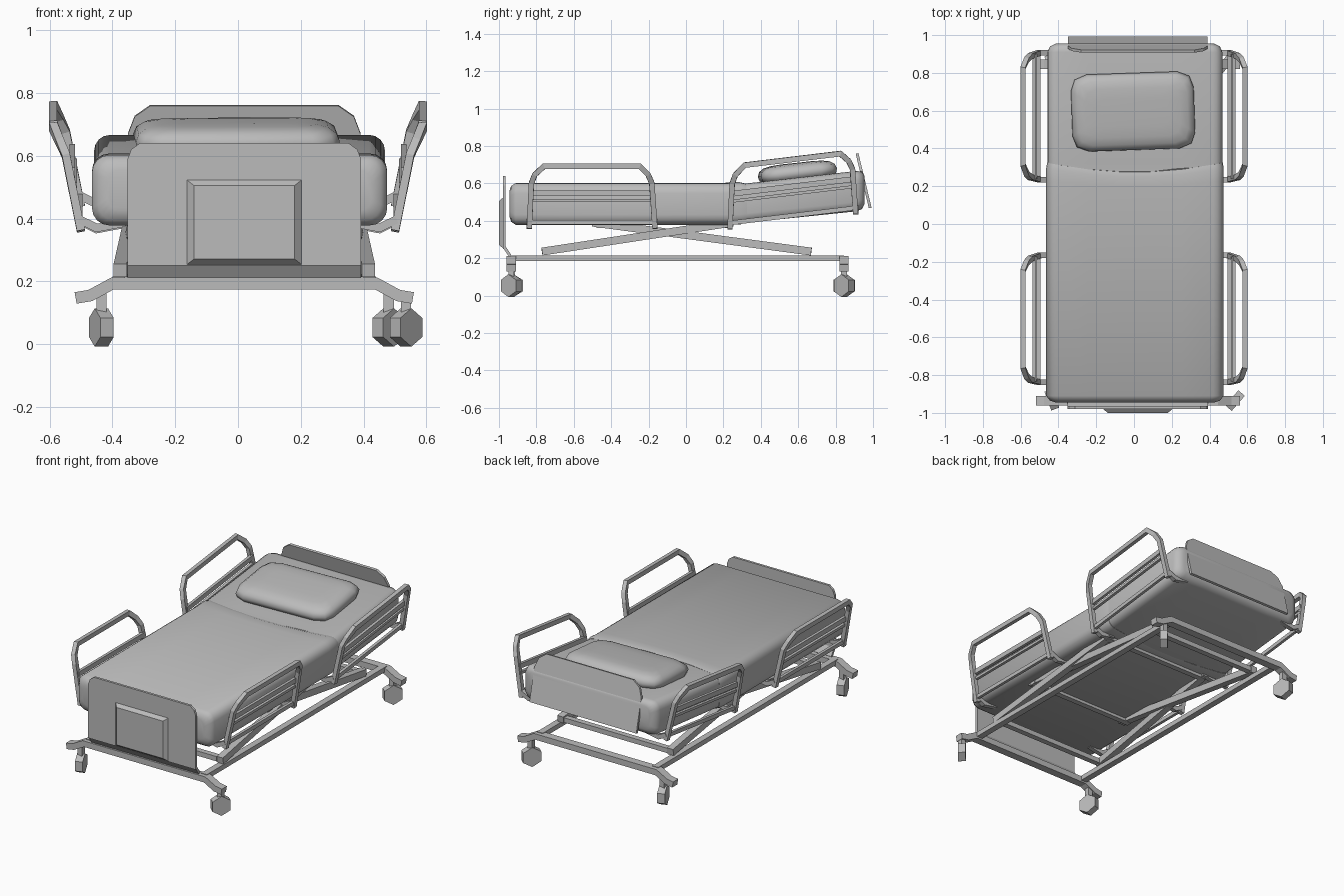
import bpy, bmesh, math
from mathutils import Vector, Matrix

cube = bpy.data.objects.get("Cube")
if cube:
    bpy.data.objects.remove(cube)

GREY = (0.5, 0.5, 0.5, 1)
grey = bpy.data.materials.new("light grey")
grey.use_nodes = True
grey.diffuse_color = GREY
grey.node_tree.nodes["Principled BSDF"].inputs["Base Color"].default_value = GREY
CX = 0.02  # frame centre line


def finish(name, bm, smooth=None, matrix=None):
    if matrix:
        bm.transform(matrix)
    bmesh.ops.recalc_face_normals(bm, faces=bm.faces)
    mesh = bpy.data.meshes.new(name)
    bm.to_mesh(mesh)
    bm.free()
    mesh.materials.append(grey)
    obj = bpy.data.objects.new(name, mesh)
    bpy.context.collection.objects.link(obj)
    if smooth:
        bpy.ops.object.select_all(action="DESELECT")
        obj.select_set(True)
        bpy.context.view_layer.objects.active = obj
        bpy.ops.object.shade_smooth_by_angle(angle=math.radians(smooth))
    return obj


def loft(name, rings, smooth=None, matrix=None):
    """Skin a list of equal rings and cap both ends."""
    bm = bmesh.new()
    loops = [[bm.verts.new(p) for p in ring] for ring in rings]
    n = len(loops[0])
    for a, b in zip(loops, loops[1:]):
        for i in range(n):
            j = (i + 1) % n
            bm.faces.new((a[i], a[j], b[j], b[i]))
    bm.faces.new(loops[0])
    bm.faces.new(loops[-1])
    return finish(name, bm, smooth, matrix)


def bar(name, points, width, height, ref):
    """Mitred rectangular bar; width lies along ref, height across it."""
    pts = [Vector(p) for p in points]
    dirs = [(b - a).normalized() for a, b in zip(pts, pts[1:])]
    rings = []
    for i, p in enumerate(pts):
        d0, d1 = dirs[max(i - 1, 0)], dirs[min(i, len(dirs) - 1)]
        t = (d0 + d1).normalized()
        side = t.cross(Vector(ref)).normalized()
        wide = side.cross(t).normalized() * width / 2
        side *= height / 2 / max(t.dot(d1), 0.5)
        rings.append([p + wide + side, p + wide - side, p - wide - side, p - wide + side])
    return loft(name, rings)


def plate(name, half, low, high, cut, thick, matrix):
    """Upright board with cut top corners."""
    outline = [(-half, low), (half, low), (half, high - cut * 1.3), (half - cut * 0.3, high - cut * 0.5),
               (half - cut, high), (cut - half, high), (cut * 0.3 - half, high - cut * 0.5), (-half, high - cut * 1.3)]
    return loft(name, [[(x, y, z) for x, z in outline] for y in (-thick / 2, thick / 2)], matrix=matrix)


def rounded_ring(y, z, w, h, r, bow=0.0):
    """Rounded rectangle across the bed; bow pushes the edges towards the head."""
    ring = []
    for k, (sx, sz) in enumerate([(1, 1), (-1, 1), (-1, -1), (1, -1)]):
        for s in range(5):
            a = math.radians(90 * k + s * 22.5)
            ring.append((sx * (w - r) + r * math.cos(a), sz * (h - r) + r * math.sin(a)))
        if k % 2 == 0:  # extra points along the flat top and bottom
            ring += [(sx * (w - r) * f, sz * h) for f in (0.6, 0.2, -0.2, -0.6)]
    return [(x + 0.005, y + bow * (x / w) ** 2, z + zz) for x, zz in ring]


# Mattress, raised at the head end
loft("mattress", [
    rounded_ring(-0.93, 0.49, 0.43, 0.07, 0.04),
    rounded_ring(-0.91, 0.49, 0.46, 0.105, 0.05),
    rounded_ring(0.24, 0.49, 0.463, 0.105, 0.05),
    rounded_ring(0.32, 0.494, 0.463, 0.105, 0.05),
    rounded_ring(0.91, 0.558, 0.463, 0.108, 0.05),
    rounded_ring(0.94, 0.562, 0.45, 0.100, 0.05),
    rounded_ring(0.955, 0.564, 0.42, 0.075, 0.04)], smooth=50)

# Blanket over the flat part, with a bowed edge
loft("blanket", [
    rounded_ring(-0.945, 0.49, 0.42, 0.065, 0.04),
    rounded_ring(-0.935, 0.49, 0.45, 0.095, 0.05),
    rounded_ring(-0.91, 0.49, 0.47, 0.112, 0.055),
    rounded_ring(0.20, 0.49, 0.47, 0.112, 0.055, 0.03),
    rounded_ring(0.25, 0.493, 0.47, 0.114, 0.055, 0.045),
    rounded_ring(0.275, 0.493, 0.465, 0.106, 0.05, 0.05)], smooth=50)


# Pillow
def pillow_ring(z, inset):
    a, b, c = 0.325 - inset, 0.205 - inset, 0.085 - inset * 0.3
    ring = []
    for k, (sx, sy) in enumerate([(1, 1), (-1, 1), (-1, -1), (1, -1)]):
        arc = [(a, b - c), (a - c * 0.25, b - c * 0.3), (a - c, b)]
        ring += [(sx * x, sy * y, z) for x, y in (arc if k % 2 == 0 else arc[::-1])]
    return ring


loft("pillow", [pillow_ring(z, i) for z, i in
                [(-0.05, 0.04), (-0.03, 0.008), (-0.005, 0), (0.02, 0.01), (0.037, 0.035), (0.045, 0.075), (0.048, 0.13)]],
     smooth=50, matrix=Matrix.Translation((-0.005, 0.595, 0.662)) @ Matrix.Rotation(0.11, 4, "X")
     @ Matrix.Rotation(0.035, 4, "Z"))

# Footboard with a raised panel and a lower lip
plate("footboard", 0.372, 0.25, 0.64, 0.04, 0.015, Matrix.Translation((CX, -0.972, 0)))
loft("footboard_panel", [[(CX + sx * w, y, 0.388 + sz * h) for sx, sz in [(-1, -1), (1, -1), (1, 1), (-1, 1)]]
                         for y, w, h in [(-0.975, 0.187, 0.138), (-1.0, 0.16, 0.117)]])
bar("footboard_lip", [(CX, -0.972, 0.26), (CX, -0.94, 0.212)], 0.744, 0.015, (1, 0, 0))

# Headboard, leaning with the raised section
plate("headboard", 0.37, 0, 0.30, 0.07, 0.015,
      Matrix.Translation((CX, 0.985, 0.468)) @ Matrix.Rotation(math.radians(13.6), 4, "X"))

# Base frame: cranked end bars and long rails
for end, y in (("foot", -0.935), ("head", 0.845)):
    bar(end + "_base_bar", [(CX + x, y, z) for x, z in
                            [(-0.537, 0.147), (-0.49, 0.155), (-0.42, 0.193),
                             (0.42, 0.193), (0.49, 0.155), (0.537, 0.147)]], 0.05, 0.037, (0, 1, 0))
for side, s in (("left", 1), ("right", -1)):
    x = CX + s * 0.4
    bar(side + "_base_rail", [(x, -0.935, 0.2), (x, 0.845, 0.2)], 0.04, 0.03, (1, 0, 0))
    # Crossed lifting legs
    for leg, y0, y1, inset in (("foot", -0.77, 0.25, 0), ("head", 0.67, -0.5, 0.015)):
        bar(f"{side}_{leg}_lift_leg", [(CX + s * (0.395 - inset), y0, 0.235), (CX + s * (0.36 - inset), y1, 0.39)],
            0.042, 0.042, (1, 0, 0))
for name, y, z in (("foot_lower", -0.75, 0.235), ("head_lower", 0.65, 0.235),
                   ("foot_upper", -0.46, 0.375), ("head_upper", 0.22, 0.375)):
    bar(name + "_cross_bar", [(CX - 0.37, y, z), (CX + 0.37, y, z)], 0.035, 0.03, (0, 1, 0))


# Six-sided casters, each swivelled a little
def caster(name, x, y, turn):
    bar(name + "_stem", [(x, y, 0.06), (x, y, 0.165)], 0.032, 0.03, (1, 0, 0))
    bm = bmesh.new()
    bmesh.ops.create_cone(bm, cap_ends=True, segments=6, radius1=0.061, radius2=0.061, depth=0.045)
    bm.transform(Matrix.Rotation(math.pi / 2, 4, "Y") @ Matrix.Rotation(math.pi / 2, 4, "Z"))
    finish(name + "_wheel", bm, matrix=Matrix.Translation((x, y, 0.053)) @ Matrix.Rotation(math.radians(turn), 4, "Z"))


caster("foot_left_caster", 0.535, -0.935, -41)
caster("head_left_caster", 0.48, 0.845, -41)
caster("foot_right_caster", -0.435, -0.93, 20)
caster("head_right_caster", -0.435, 0.845, 20)


# Side rails: splayed hoop, cross rails and brackets
def splay(h):
    return 0.5 + 0.15 * h if h < 0.2 else 0.53 + 0.45 * (h - 0.2)


def side_rail(name, s, y0, z0, slope):
    def at(y, h):
        return (s * splay(h), y0 + y, z0 + h + slope * y)
    hoop = [(0, 0), (0.012, 0.24), (0.03, 0.285), (0.08, 0.33), (0.59, 0.33), (0.635, 0.285), (0.655, 0.24), (0.672, 0)]
    bar(name + "_hoop", [at(y, h) for y, h in hoop], 0.026, 0.028, (1, 0, 0))
    for part, h, tall in (("top", 0.185, 0.03), ("middle", 0.145, 0.016), ("bottom", 0.03, 0.024)):
        bar(f"{name}_{part}_slat", [at(0.005, h), at(0.665, h)], 0.018, tall, (1, 0, 0))
    for part, y in (("foot", 0), ("head", 0.672)):
        z = z0 + slope * y
        bar(f"{name}_{part}_bracket", [(s * 0.36, y0 + y, z + 0.025), (s * 0.45, y0 + y, z + 0.008),
                                       (s * 0.505, y0 + y, z + 0.035)], 0.028, 0.026, (0, 1, 0))


for side, s in (("left", 1), ("right", -1)):
    side_rail(side + "_foot_rail", s, -0.838, 0.362, 0)
    side_rail(side + "_head_rail", s, 0.235, 0.358, 0.12)
